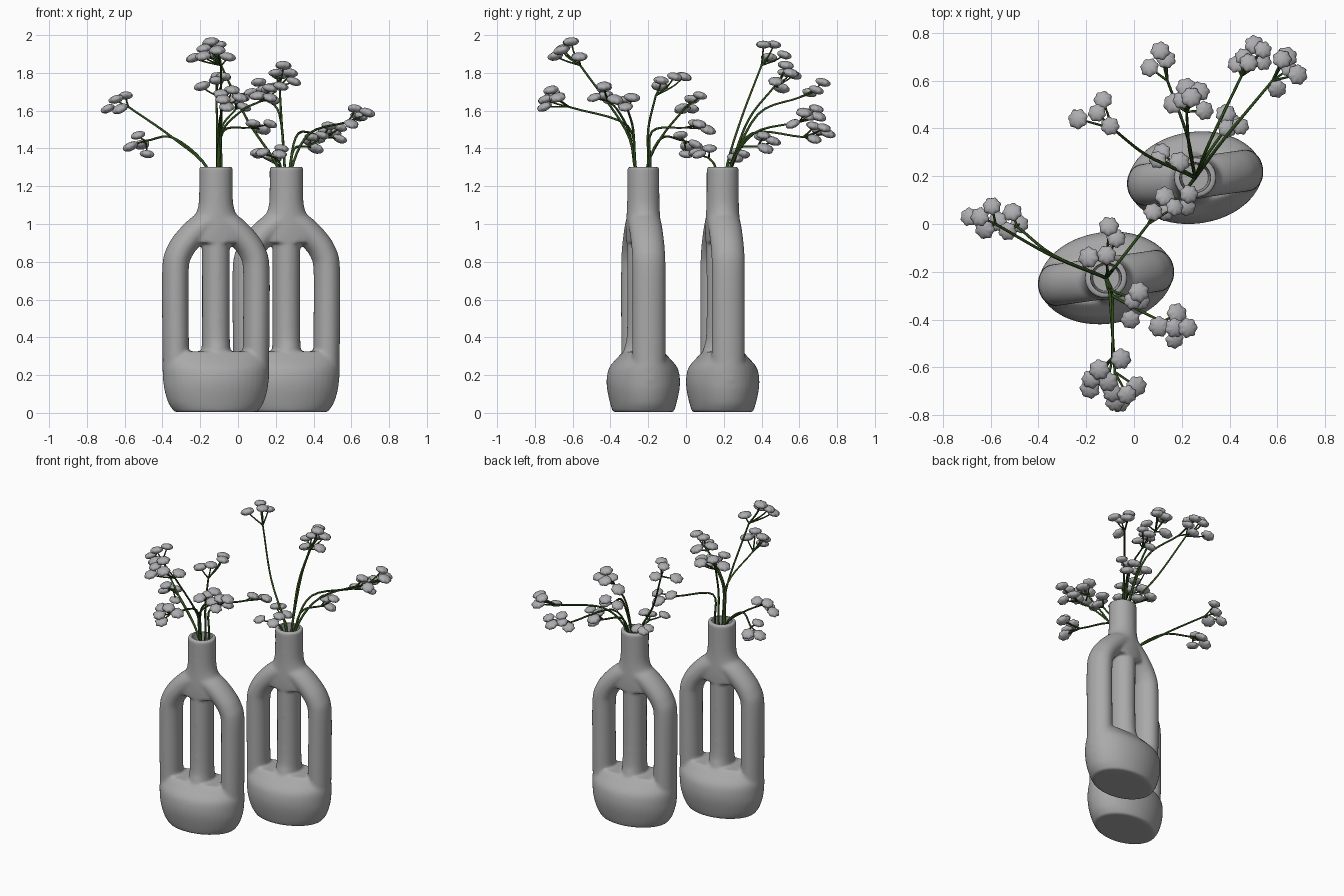
import bpy, bmesh, math, random
from mathutils import Vector, Matrix

if "Cube" in bpy.data.objects:
    bpy.data.objects.remove(bpy.data.objects["Cube"])

random.seed(4)
TURN = math.radians(8)
VASES = {"front": Vector((-0.117, -0.226, 0)), "back": Vector((0.256, 0.194, 0))}


def material(name, rgb):
    m = bpy.data.materials.new(name)
    m.diffuse_color = (*rgb, 1)
    m.use_nodes = True
    m.node_tree.nodes["Principled BSDF"].inputs["Base Color"].default_value = m.diffuse_color
    return m


CLAY = material("grey_clay", (0.40, 0.40, 0.40))
PETAL = material("pale_grey_petal", (0.42, 0.42, 0.44))
STEM = material("dark_green_stem", (0.03, 0.075, 0.012))


def add_object(name, data, mat):
    ob = bpy.data.objects.new(name, data)
    bpy.context.collection.objects.link(ob)
    data.materials.append(mat)
    return ob


def spline(points, n=6):
    """Catmull-Rom curve through the points."""
    p = [Vector(q) for q in points]
    p = [p[0] * 2 - p[1]] + p + [p[-1] * 2 - p[-2]]
    out = []
    for a, b, c, d in zip(p, p[1:], p[2:], p[3:]):
        for i in range(n):
            t = i / n
            out.append((b * 2 + (c - a) * t + (a * 2 - b * 5 + c * 4 - d) * t ** 2
                        + (b * 3 - a - c * 3 + d) * t ** 3) * 0.5)
    return out + [p[-2]]


def loft(bm, rings):
    """Skin a closed shell through rings of points."""
    vs = [[bm.verts.new(q) for q in r] for r in rings]
    n = len(vs[0])
    for a, b in zip(vs, vs[1:]):
        for i in range(n):
            j = (i + 1) % n
            bm.faces.new((a[i], a[j], b[j], b[i]))
    bm.faces.new(vs[0][::-1])
    bm.faces.new(vs[-1])


def ellipse(centre, u, v, n=40):
    return [centre + u * math.cos(2 * math.pi * i / n) + v * math.sin(2 * math.pi * i / n)
            for i in range(n)]


def stacked(bm, profile):
    """Loft of flat ellipses given as (z, half width, half depth)."""
    loft(bm, [ellipse(Vector((0, 0, z)), Vector((a, 0, 0)), Vector((0, b, 0)))
              for z, a, b in spline(profile, 5)])


def to_mesh(bm, name):
    bmesh.ops.recalc_face_normals(bm, faces=bm.faces)
    me = bpy.data.meshes.new(name)
    bm.to_mesh(me)
    bm.free()
    return me


# vase body: base, centre column, shoulder with neck, and two side handles
bm = bmesh.new()
stacked(bm, [(0.004, 0.22, 0.16), (0.05, 0.252, 0.174), (0.12, 0.274, 0.189), (0.18, 0.281, 0.192),
             (0.24, 0.285, 0.178), (0.29, 0.283, 0.135), (0.325, 0.278, 0.10)])
stacked(bm, [(0.2, 0.08, 0.13), (0.33, 0.076, 0.105), (0.45, 0.073, 0.086), (0.95, 0.073, 0.086)])
stacked(bm, [(0.9, 0.17, 0.088), (0.95, 0.18, 0.09), (1.0, 0.15, 0.09), (1.05, 0.11, 0.088),
             (1.1, 0.093, 0.086), (1.17, 0.089, 0.085), (1.303, 0.089, 0.085)])
for side in (-1, 1):
    path = spline([(0.212, 0, 0.17), (0.216, 0, 0.45), (0.216, 0, 0.76), (0.196, 0, 0.85),
                   (0.15, 0, 0.918), (0.08, 0, 0.985), (0, 0, 1.03)])
    rings = []
    for i, p in enumerate(path):
        t = (path[min(i + 1, len(path) - 1)] - path[max(i - 1, 0)]).normalized()
        u = Vector((t.z, 0, -t.x)) * 0.07
        ring = ellipse(p, u, Vector((0, 0.088, 0)))
        rings.append([Vector((q.x * side, q.y, q.z)) for q in ring])
    loft(bm, rings)
raw = add_object("raw_vase", to_mesh(bm, "raw_vase"), CLAY)

# bore of the neck
bm = bmesh.new()
stacked(bm, [(0.95, 0.055, 0.055), (1.1, 0.064, 0.062), (1.28, 0.064, 0.062), (1.34, 0.07, 0.068)])
bore = add_object("bore_cutter", to_mesh(bm, "bore_cutter"), CLAY)
bore.hide_render = True

# melt the parts together, then open the neck
mod = raw.modifiers.new("melt", "REMESH")
mod.mode, mod.voxel_size, mod.use_smooth_shade = "VOXEL", 0.0085, True
mod = raw.modifiers.new("soften", "SMOOTH")
mod.factor, mod.iterations = 0.5, 12
mod = raw.modifiers.new("open", "BOOLEAN")
mod.object, mod.operation, mod.solver = bore, "DIFFERENCE", "EXACT"
bpy.context.view_layer.update()
graph = bpy.context.evaluated_depsgraph_get()
vase_mesh = bpy.data.meshes.new_from_object(raw.evaluated_get(graph))
for ob in (raw, bore):
    bpy.data.objects.remove(ob)
vase_mesh.polygons.foreach_set("use_smooth", [True] * len(vase_mesh.polygons))
vase_mesh.set_sharp_from_angle(angle=math.radians(50))
vase_mesh.materials.clear()
vase_mesh.materials.append(CLAY)
for key, centre in VASES.items():
    ob = bpy.data.objects.new(key + "_vase", vase_mesh)
    bpy.context.collection.objects.link(ob)
    ob.location = centre
    ob.rotation_euler.z = TURN

# containers for the flowers of each vase
stems, heads_bm = {}, {}
for key in VASES:
    cu = bpy.data.curves.new(key + "_stems", "CURVE")
    cu.dimensions, cu.bevel_depth, cu.bevel_resolution, cu.use_fill_caps = "3D", 0.0075, 1, True
    stems[key] = cu
    add_object(key + "_stems", cu, STEM)
    heads_bm[key] = bmesh.new()


def twig(key, points, start, end):
    pts = spline(points, 5)
    s = stems[key].splines.new("POLY")
    s.points.add(len(pts) - 1)
    for i, (sp, p) in enumerate(zip(s.points, pts)):
        sp.co = (*p, 1)
        sp.radius = start + (end - start) * i / (len(pts) - 1)


def blossom(bm, at, lean):
    """Flat scalloped puff facing along lean."""
    r, spin = random.uniform(0.036, 0.043), random.uniform(0, 6.28)
    vs = bmesh.ops.create_uvsphere(bm, u_segments=24, v_segments=8, radius=1)["verts"]
    turn = lean.to_track_quat("Z", "Y").to_matrix()
    for v in vs:
        a = math.atan2(v.co.y, v.co.x)
        k = r * (1 + 0.09 * math.cos(7 * a + spin))
        v.co = at + turn @ Vector((v.co.x * k, v.co.y * k, v.co.z * r * 0.55))


def spray(key, path, heads):
    """Stem from the vase mouth along path, then a twig to every blossom."""
    c, node = VASES[key], Vector(path[-1])
    out = Vector((path[0][0], path[0][1], 0)) - c
    mouth = c + out.normalized() * min(0.045, out.length) + Vector((0, 0, 1.29))
    twig(key, [c + Vector((0, 0, 1.05)), mouth, *path], 1.05, 0.75)
    for h in heads:
        h = Vector(h)
        d = h - node
        mid = node + d * 0.5 + Vector((d.x, d.y, 0)) * 0.12
        twig(key, [node, mid, h], 0.7, 0.5)
        blossom(heads_bm[key], h, Vector((0, 0, 1)) + d.normalized() * 0.45)


# flowers of the front vase
spray("front", [(-0.35, -0.13, 1.46), (-0.58, 0.0, 1.62)],
      [(-0.69, 0.03, 1.61), (-0.645, 0.03, 1.66), (-0.595, 0.075, 1.68), (-0.625, -0.02, 1.61)])
spray("front", [(-0.34, -0.13, 1.455), (-0.49, -0.01, 1.44)],
      [(-0.57, 0.01, 1.41), (-0.51, 0.05, 1.42), (-0.48, 0.0, 1.37), (-0.53, -0.03, 1.47)])
spray("front", [(-0.09, -0.32, 1.5), (-0.09, -0.56, 1.84)],
      [(-0.055, -0.565, 1.885), (-0.145, -0.61, 1.965), (-0.18, -0.65, 1.93),
       (-0.185, -0.69, 1.89), (-0.11, -0.66, 1.92)])
spray("front", [(-0.1, -0.31, 1.52), (-0.08, -0.62, 1.62)],
      [(-0.09, -0.705, 1.69), (-0.08, -0.745, 1.66), (-0.03, -0.715, 1.71),
       (0.01, -0.68, 1.67), (-0.06, -0.75, 1.62)])
spray("front", [(-0.09, -0.3, 1.48), (0.02, -0.36, 1.6), (0.12, -0.41, 1.65)],
      [(0.105, -0.43, 1.68), (0.18, -0.375, 1.66), (0.17, -0.435, 1.72),
       (0.225, -0.435, 1.73), (0.17, -0.485, 1.67)])
spray("front", [(-0.09, -0.28, 1.5), (-0.01, -0.31, 1.61)],
      [(0.02, -0.285, 1.67), (-0.005, -0.32, 1.66), (0.03, -0.32, 1.62), (-0.015, -0.4, 1.66)])
spray("front", [(-0.11, -0.2, 1.5), (-0.115, -0.16, 1.68)],
      [(-0.19, -0.14, 1.73), (-0.115, -0.13, 1.76), (-0.105, -0.01, 1.78), (-0.075, -0.06, 1.78)])
spray("front", [(-0.08, -0.18, 1.49), (0.06, 0.0, 1.51)],
      [(0.08, 0.05, 1.53), (0.13, 0.115, 1.5), (0.17, 0.07, 1.53)])

# flowers of the back vase
spray("back", [(0.05, 0.29, 1.55), (-0.09, 0.4, 1.84)],
      [(-0.235, 0.44, 1.88), (-0.13, 0.52, 1.895), (-0.1, 0.41, 1.95), (-0.155, 0.465, 1.95)])
spray("back", [(0.23, 0.33, 1.55), (0.22, 0.47, 1.73)],
      [(0.22, 0.57, 1.79), (0.24, 0.53, 1.84), (0.2, 0.52, 1.8), (0.165, 0.505, 1.72),
       (0.295, 0.475, 1.755), (0.275, 0.555, 1.8)])
spray("back", [(0.22, 0.38, 1.58), (0.14, 0.6, 1.67)],
      [(0.065, 0.655, 1.695), (0.11, 0.725, 1.75), (0.135, 0.69, 1.71)])
spray("back", [(0.38, 0.36, 1.48), (0.58, 0.6, 1.54)],
      [(0.62, 0.69, 1.61), (0.65, 0.65, 1.57), (0.685, 0.625, 1.59), (0.6, 0.565, 1.53),
       (0.64, 0.7, 1.57)])
spray("back", [(0.32, 0.35, 1.48), (0.45, 0.62, 1.46)],
      [(0.43, 0.67, 1.45), (0.46, 0.7, 1.49), (0.505, 0.75, 1.48), (0.54, 0.73, 1.51),
       (0.48, 0.675, 1.52), (0.54, 0.68, 1.45)])
spray("back", [(0.3, 0.28, 1.4), (0.37, 0.38, 1.41)],
      [(0.385, 0.46, 1.44), (0.41, 0.42, 1.4), (0.39, 0.4, 1.46), (0.445, 0.41, 1.47)])
spray("back", [(0.18, 0.24, 1.33)],
      [(0.115, 0.3, 1.37), (0.19, 0.26, 1.35), (0.1, 0.27, 1.38)])
spray("back", [(0.2, 0.12, 1.35)],
      [(0.22, 0.07, 1.37), (0.23, 0.125, 1.4), (0.13, 0.05, 1.38)])

for key, bm in heads_bm.items():
    me = to_mesh(bm, key + "_blossoms")
    me.polygons.foreach_set("use_smooth", [True] * len(me.polygons))
    add_object(key + "_blossoms", me, PETAL)
